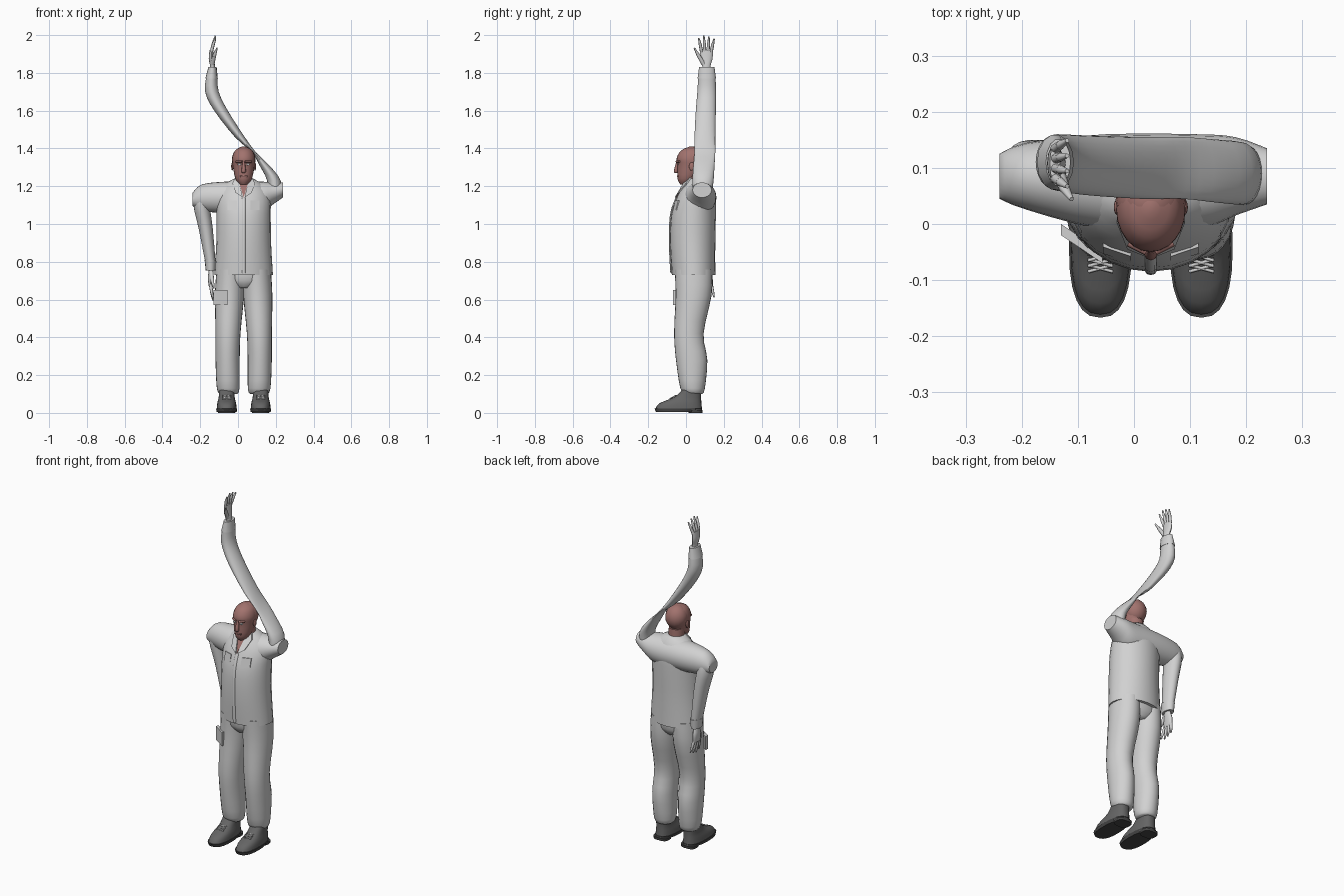
import bpy, bmesh, math
from mathutils import Vector

if "Cube" in bpy.data.objects:
    bpy.data.objects.remove(bpy.data.objects["Cube"], do_unlink=True)


def material(name, red, green, blue):
    mat = bpy.data.materials.new(name)
    mat.use_nodes = True
    colour = (red, green, blue, 1)
    mat.diffuse_color = colour
    mat.node_tree.nodes["Principled BSDF"].inputs["Base Color"].default_value = colour
    return mat


cloth = material("pale grey cloth", .64, .64, .64)
skin = material("reddish skin", .36, .17, .155)
leather = material("dark grey leather", .13, .13, .13)
rubber = material("black rubber", .06, .06, .06)
middle = .03  # centre line of the body


def finish(name, bm, mat, angle=50):
    bmesh.ops.recalc_face_normals(bm, faces=bm.faces)
    mesh = bpy.data.meshes.new(name)
    bm.to_mesh(mesh)
    bm.free()
    mesh.materials.append(mat)
    part = bpy.data.objects.new(name, mesh)
    bpy.context.collection.objects.link(part)
    bpy.ops.object.select_all(action='DESELECT')
    part.select_set(True)
    bpy.context.view_layer.objects.active = part
    bpy.ops.object.shade_smooth_by_angle(angle=math.radians(angle))


def smooth_path(keys, steps):
    """Pass a smooth curve through key rings, radii included."""
    keys = [Vector(key) for key in keys]
    padded = [keys[0]] + keys + [keys[-1]]
    for before, start, end, after in zip(padded, padded[1:], padded[2:], padded[3:]):
        for step in range(steps):
            t = step / steps
            leave, arrive = (end - before) / 2, (after - start) / 2
            bend = (start - end) * 2 + leave + arrive
            turn = (end - start) * 3 - leave * 2 - arrive
            yield ((bend * t + turn) * t + leave) * t + start
    yield keys[-1]


def loft(name, keys, mat, axis="z", sides=24, power=2, steps=3):
    """Skin oval rings (x, y, z, radius, radius) that lie across the axis."""
    first, second = {"z": (0, 1), "x": (1, 2)}[axis]
    bm = bmesh.new()
    loops = []
    for ring in smooth_path(keys, steps):
        loop = []
        for i in range(sides):
            turn = math.tau * i / sides
            point = Vector(ring[:3])
            for index, radius, wave in ((first, ring[3], math.cos(turn)), (second, ring[4], math.sin(turn))):
                point[index] += radius * math.copysign(abs(wave) ** (2 / power), wave)
            loop.append(bm.verts.new(point))
        loops.append(loop)
    for lower, upper in zip(loops, loops[1:]):
        for i in range(sides):
            bm.faces.new((lower[i - 1], lower[i], upper[i], upper[i - 1]))
    bm.faces.new(loops[0])
    bm.faces.new(loops[-1])
    finish(name, bm, mat)


def body_loft(name, keys, mat, x=middle, **options):
    """Loft straight up, with every ring at the same x."""
    loft(name, [(x, *key) for key in keys], mat, **options)


def rod(name, start, end, radius, mat, tip=None):
    start, end = Vector(start), Vector(end)
    bm = bmesh.new()
    bmesh.ops.create_cone(bm, cap_ends=True, segments=8, radius1=radius,
                          radius2=tip or radius, depth=(end - start).length)
    aim = (end - start).to_track_quat('Z', 'Y').to_matrix()
    bmesh.ops.rotate(bm, matrix=aim, verts=bm.verts)
    bmesh.ops.translate(bm, vec=(start + end) / 2, verts=bm.verts)
    finish(name, bm, mat)


def ball(name, centre, size, mat):
    bm = bmesh.new()
    bmesh.ops.create_uvsphere(bm, u_segments=16, v_segments=10, radius=1)
    bmesh.ops.scale(bm, vec=size, verts=bm.verts)
    bmesh.ops.translate(bm, vec=centre, verts=bm.verts)
    finish(name, bm, mat)


def plate(name, outline, mat, depth=.008):
    bm = bmesh.new()
    face = bm.faces.new([bm.verts.new(point) for point in outline])
    grown = bmesh.ops.extrude_face_region(bm, geom=[face])["geom"]
    moved = [item for item in grown if isinstance(item, bmesh.types.BMVert)]
    bmesh.ops.translate(bm, vec=(0, depth, 0), verts=moved)
    finish(name, bm, mat, angle=30)


# Jacket body, shoulder yoke, front placket and trouser seat
body_loft("jacket", [(.04, .73, .155, .115), (.035, .9, .145, .12), (.04, 1.05, .143, .118),
                     (.055, 1.15, .14, .1), (.06, 1.21, .1, .07), (.055, 1.24, .05, .05)], cloth)
loft("shoulder_yoke", [(-.24, .085, 1.13, .04, .035), (-.19, .085, 1.14, .06, .07),
                       (-.05, .075, 1.14, .085, .085), (.11, .075, 1.14, .085, .085),
                       (.18, .085, 1.16, .07, .06), (.237, .085, 1.18, .05, .04)], cloth, axis="x")
body_loft("placket", [(y, z, .01, .006) for y, z in ((-.077, .74), (-.085, .9), (-.079, 1.05), (-.05, 1.14))],
          cloth, sides=8)
body_loft("trouser_seat", [(.04, .66, .05, .07), (.04, .7, .135, .095), (.04, .78, .14, .1)], cloth)
plate("thigh_pocket", [(-.13, -.02, .57), (-.056, -.07, .57), (-.056, -.07, .65), (-.13, -.02, .65)],
      cloth, depth=.02)
plate("throat", [(middle, -.055, 1.14), (middle - .024, -.01, 1.22), (middle + .024, -.01, 1.22)], skin)

# Neck, head and face
body_loft("neck", [(.05, 1.16, .045, .045), (.04, 1.28, .044, .048)], skin)
body_loft("head", [(-.005, 1.21, .022, .026), (.005, 1.24, .044, .05), (.024, 1.31, .058, .07),
                   (.026, 1.35, .061, .075), (.03, 1.39, .045, .055), (.03, 1.41, .008, .01)], skin)
ball("hair", (middle, .042, 1.34), (.063, .066, .07), skin)
body_loft("nose", [(-.05, 1.27, .006, .006), (-.053, 1.28, .012, .012), (-.045, 1.33, .006, .006)],
          skin, sides=8)
rod("mouth", (middle - .02, -.043, 1.253), (middle + .02, -.043, 1.253), .005, skin)

for side, word in ((-1, "right_"), (1, "left_")):
    def mirrored(offset, y, z):
        return (middle + side * offset, y, z)

    # Ear, eye and brow
    ball(word + "ear", mirrored(.06, .03, 1.305), (.006, .014, .022), skin)
    ball(word + "eye", mirrored(.022, -.042, 1.316), (.011, .004, .005), cloth)
    rod(word + "brow", mirrored(.008, -.05, 1.33), mirrored(.04, -.034, 1.33), .006, skin)

    # Collar flap and chest pocket
    plate(word + "lapel", [mirrored(.005, -.06, 1.14), mirrored(.042, -.045, 1.165), mirrored(.06, 0, 1.215),
                           mirrored(.045, .02, 1.245), mirrored(.024, -.01, 1.225)], cloth)
    plate(word + "chest_pocket", [mirrored(.035, -.069, 1.075), mirrored(.085, -.053, 1.075),
                                  mirrored(.085, -.041, 1.125), mirrored(.035, -.058, 1.125)], cloth)

    # Trouser leg
    leg = [(.07, .04, .76, .074, .1), (.075, .04, .62, .077, .095), (.083, .015, .42, .066, .078),
           (.085, .03, .28, .064, .083), (.082, .035, .13, .06, .065), (.08, .04, .1, .045, .045)]
    loft(word + "leg", [(*mirrored(*key[:3]), *key[3:]) for key in leg], cloth)

    # Boot, sole, heel and crossed laces
    foot = middle + side * .09
    body_loft(word + "boot", [(-.04, .015, .053, .125), (-.03, .05, .05, .112), (.01, .085, .042, .07),
                              (.035, .13, .042, .047)], leather, x=foot, power=2.5)
    body_loft(word + "sole", [(-.05, .006, .053, .11), (-.04, .024, .056, .127)], rubber, x=foot, power=2.5)
    body_loft(word + "heel", [(.05, 0, .045, .037), (.05, .015, .047, .038)], rubber, x=foot, power=3)
    for row in range(3):
        y, z = -.085 + .01 * row, .075 + .006 * row
        for inner, outer in ((-.022, .022), (.022, -.022)):
            rod(word + "lace", (foot + inner, y, z), (foot + outer, y + .012, z + .006), .003, cloth)

# Raised left sleeve, pinched where it twists, and its cuff
loft("raised_sleeve", [(.193, .085, 1.14, .036, .05), (.19, .09, 1.23, .036, .056), (.14, .095, 1.31, .026, .056),
                       (.084, .1, 1.38, .011, .055), (.01, .1, 1.46, .026, .055), (-.09, .105, 1.6, .036, .053),
                       (-.138, .11, 1.7, .036, .05), (-.138, .11, 1.79, .028, .045)], cloth)
loft("raised_cuff", [(-.14, .11, 1.77, .033, .05), (-.135, .11, 1.83, .022, .042)], cloth, sides=14)

# Lowered right sleeve and its cuff
loft("lowered_sleeve", [(-.19, .085, 1.17, .035, .05), (-.193, .09, 1.1, .043, .058),
                        (-.17, .1, .97, .037, .05), (-.145, .107, .79, .027, .04)], cloth)
loft("lowered_cuff", [(-.146, .107, .81, .031, .045), (-.145, .107, .755, .026, .04)], cloth, sides=14)


def hand(name, wrist, up, curl):
    """Flat palm, four spread fingers and a forward thumb."""
    def place(across, along, reach):
        return (wrist[0] + curl * across, wrist[1] + along, wrist[2] + up * reach)

    loft(name + "_palm", [(*place(0, 0, -.03), .014, .021), (*place(0, 0, .01), .013, .022),
                          (*place(-.006, 0, .05), .014, .033), (*place(-.006, 0, .095), .009, .034)],
         cloth, sides=12)
    for finger in range(4):
        spread = .017 * (finger - 1.5)
        length = .083 - .012 * abs(finger - 1.3)
        knuckle = place(-.006, spread, .085)
        joint = place(.004, spread * 1.3, .09 + length / 2)
        rod(name + "_finger", knuckle, joint, .009, cloth, tip=.008)
        rod(name + "_fingertip", joint, place(.016, spread * 1.6, .09 + length), .008, cloth, tip=.004)
    knuckle = place(.01, -.042, .065)
    rod(name + "_thumb", place(0, -.015, .02), knuckle, .012, cloth, tip=.01)
    rod(name + "_thumb_tip", knuckle, place(.024, -.064, .105), .01, cloth, tip=.004)


hand("raised_hand", (-.135, .108, 1.827), up=1, curl=1)
hand("lowered_hand", (-.142, .108, .765), up=-1, curl=.6)
